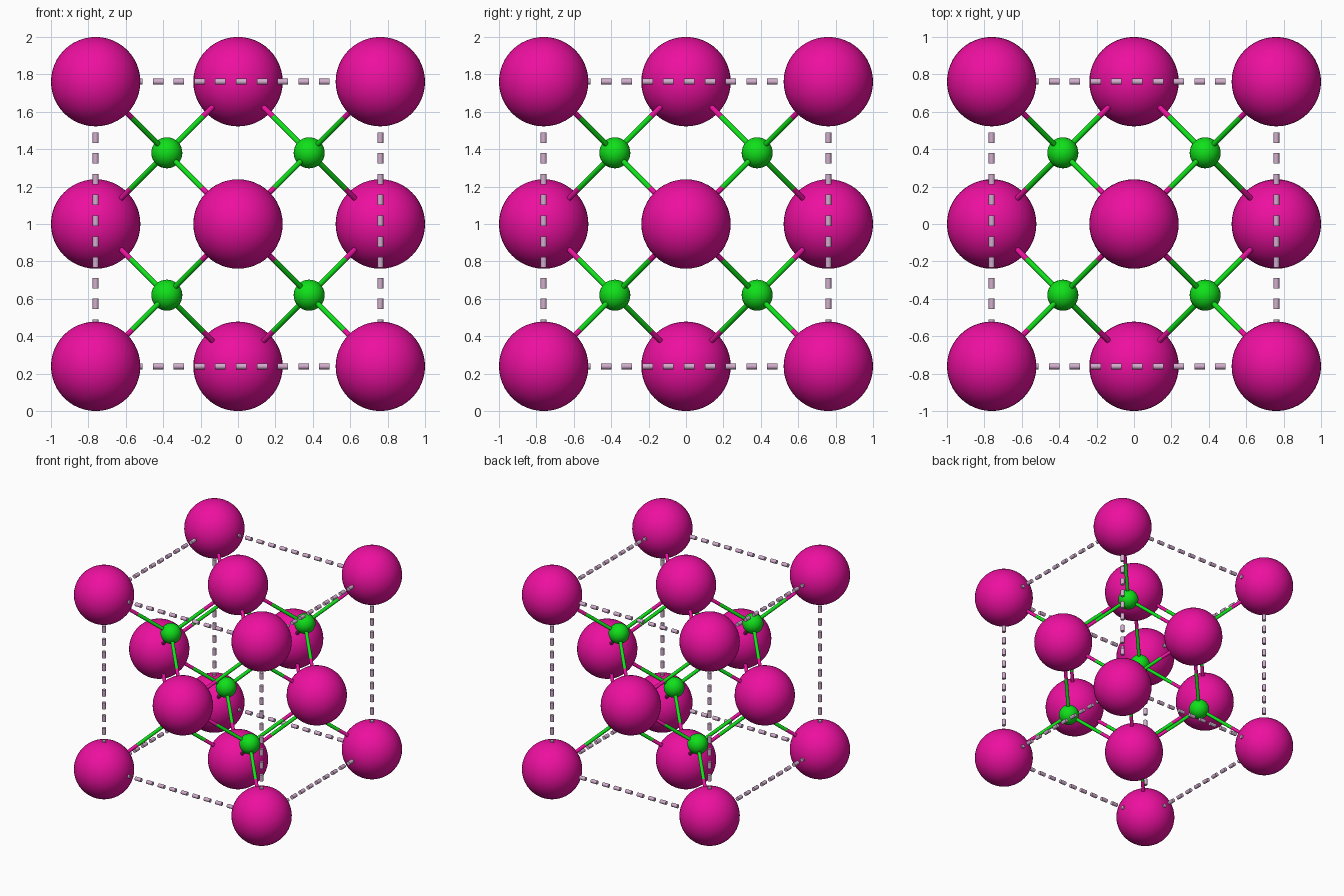
import bpy
from itertools import product
from mathutils import Vector

if "Cube" in bpy.data.objects:
    bpy.data.objects.remove(bpy.data.objects["Cube"])

H = 0.761            # half the cell edge
R_BIG, R_SMALL = 0.239, 0.083
R_BOND, R_DASH = 0.0145, 0.016
CENTRE = Vector((0, 0, 1))


def material(name, rgb):
    m = bpy.data.materials.new(name)
    m.diffuse_color = (*rgb, 1)
    m.use_nodes = True
    m.node_tree.nodes["Principled BSDF"].inputs["Base Color"].default_value = m.diffuse_color
    return m


MAGENTA = material("magenta", (0.85, 0.005, 0.35))
GREEN = material("green", (0.005, 0.75, 0.01))
PALE = material("pale_pink", (0.65, 0.42, 0.62))


def mesh_of(mat):
    me = bpy.context.object.data
    me.materials.append(mat)
    bpy.ops.object.shade_smooth_by_angle()
    bpy.data.objects.remove(bpy.context.object)
    return me


def ball_mesh(radius, mat, seg):
    bpy.ops.mesh.primitive_uv_sphere_add(segments=seg, ring_count=seg // 2, radius=radius)
    return mesh_of(mat)


def rod_mesh(radius, mat):
    bpy.ops.mesh.primitive_cylinder_add(vertices=16, radius=radius, depth=1)
    return mesh_of(mat)


def place(name, me, loc):
    ob = bpy.data.objects.new(name, me)
    ob.location = CENTRE + loc
    bpy.context.collection.objects.link(ob)
    return ob


def rod(name, me, a, b):
    d = b - a
    ob = place(name, me, (a + b) / 2)
    ob.rotation_mode = 'QUATERNION'
    ob.rotation_quaternion = d.to_track_quat('Z', 'Y')
    ob.scale = (1, 1, d.length)


big = ball_mesh(R_BIG, MAGENTA, 48)
small = ball_mesh(R_SMALL, GREEN, 32)
bond_green, bond_magenta = rod_mesh(R_BOND, GREEN), rod_mesh(R_BOND, MAGENTA)
dash = rod_mesh(R_DASH, PALE)

# Large balls: cell corners and face centres
large = [Vector(p) * H for p in product((-1, 0, 1), repeat=3)
         if sum(map(abs, p)) in (1, 3)]
for p in large:
    place("large_ball", big, p)

# Small balls in the eight octants, each with four two-coloured bonds
for s in product((-1, 1), repeat=3):
    c = Vector(s) * H / 2
    place("small_ball", small, c)
    for p in large:
        if (p - c).length < H:
            mid = (c + p) / 2
            rod("bond_small_half", bond_green, c, mid)
            rod("bond_large_half", bond_magenta, mid, p)

# Dashed cell edges between corner balls
PITCH, DASH = 0.1112, 0.056
for axis in range(3):
    step = Vector((0, 0, 0))
    step[axis] = 1
    for u, v in product((-H, H), repeat=2):
        start = Vector((0, 0, 0))
        start[axis], start[axis - 1], start[axis - 2] = -H, u, v
        for k in range(2, 12):
            m = start + step * (k * PITCH)
            rod("edge_dash", dash, m - step * DASH / 2, m + step * DASH / 2)
